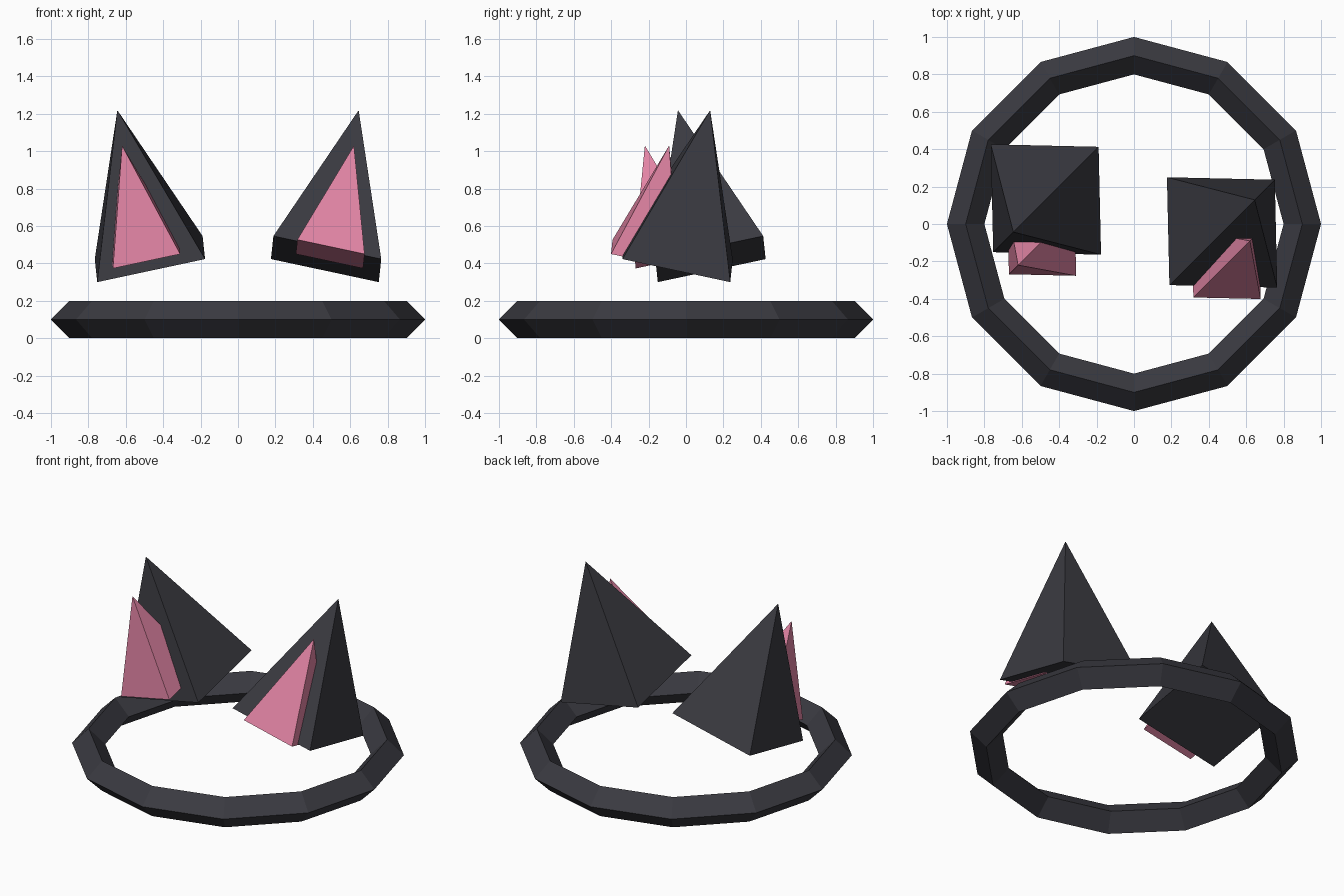
import bpy
import math
from mathutils import Euler, Vector

if "Cube" in bpy.data.objects:
    bpy.data.objects.remove(bpy.data.objects["Cube"])


def make_material(name, colour):
    mat = bpy.data.materials.new(name)
    mat.diffuse_color = (*colour, 1.0)
    mat.use_nodes = True
    mat.node_tree.nodes["Principled BSDF"].inputs["Base Color"].default_value = mat.diffuse_color
    return mat


charcoal = make_material("charcoal", (0.042, 0.042, 0.052))
pink = make_material("pink", (0.75, 0.23, 0.37))

# Faceted head ring with a diamond cross-section
bpy.ops.mesh.primitive_torus_add(major_segments=12, minor_segments=4,
                                 major_radius=0.9, minor_radius=0.1,
                                 location=(0, 0, 0.1))
ring = bpy.context.object
ring.name = "head_ring"
ring.data.materials.append(charcoal)


def pyramid(name, base_centre, radius, depth, tilt, mat):
    """Square pyramid leaning along its diagonal, placed by its base centre."""
    rot = Euler((0, tilt, math.pi / 4))
    axis = rot.to_matrix() @ Vector((0, 0, 1))
    bpy.ops.mesh.primitive_cone_add(vertices=4, radius1=radius, radius2=0,
                                    depth=depth, rotation=rot,
                                    location=Vector(base_centre) + axis * depth / 2)
    obj = bpy.context.object
    obj.name = name
    obj.data.materials.append(mat)


# Ears lean outwards in opposite directions, each with a pink inner ear
for side, s, ear_y, inner_y in (("right", 1, -0.045, -0.217),
                                ("left", -1, 0.131, -0.093)):
    pyramid(side + "_ear", (s * 0.471, ear_y, 0.423), 0.417, 0.833, s * 0.3, charcoal)
    pyramid(side + "_inner_ear", (s * 0.493, inner_y, 0.45), 0.26, 0.607, s * 0.3, pink)
